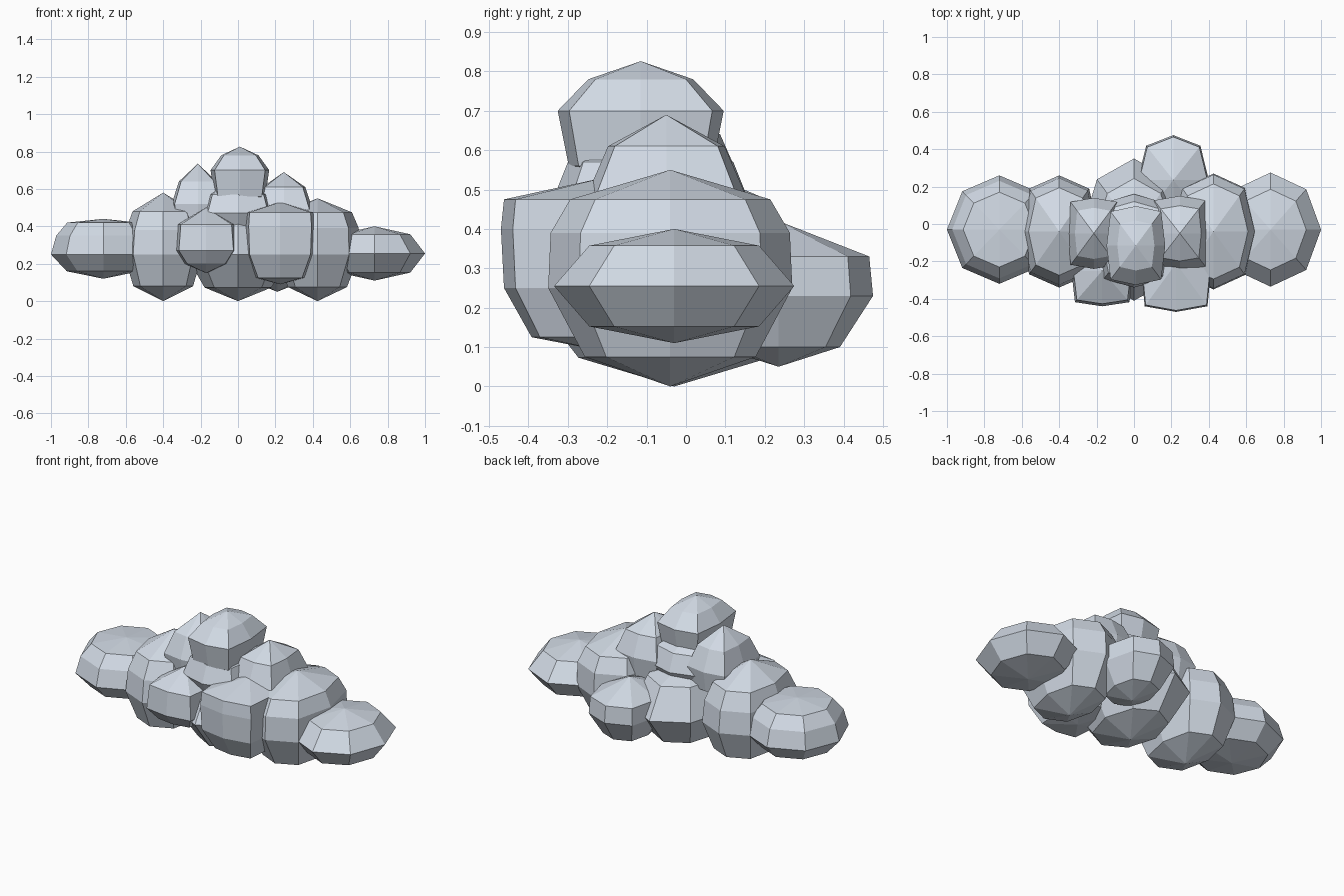
import bpy, math

if "Cube" in bpy.data.objects:
    bpy.data.objects.remove(bpy.data.objects["Cube"])

cloud = bpy.data.materials.new("pale_blue_grey")
cloud.diffuse_color = (0.64, 0.70, 0.78, 1)
cloud.use_nodes = True
cloud.node_tree.nodes["Principled BSDF"].inputs["Base Color"].default_value = cloud.diffuse_color

SIDES = 8


def ball(z0, z1):
    """Rings of a round puff: (height, radius fraction)."""
    m, h = (z0 + z1) / 2, (z1 - z0) / 2
    return [(m - h * math.cos(i * math.pi / 4), math.sin(i * math.pi / 4)) for i in range(5)]


def puff(name, cx, cy, rx, ry, rings, boxy=1.0):
    """Eight-sided faceted puff; first and last rings are the poles.
    boxy pushes the four diagonal corners outwards."""
    verts = [(cx, cy, rings[0][0])]
    for z, f in rings[1:-1]:
        for k in range(SIDES):
            a = 2 * math.pi * k / SIDES
            g = f * (boxy if k % 2 else 1)
            verts.append((cx + rx * g * math.cos(a), cy + ry * g * math.sin(a), z))
    verts.append((cx, cy, rings[-1][0]))
    n = len(rings) - 2
    top = len(verts) - 1
    faces = []
    for k in range(SIDES):
        j = (k + 1) % SIDES
        faces.append((0, 1 + j, 1 + k))
        for r in range(n - 1):
            a, b = 1 + r * SIDES, 1 + (r + 1) * SIDES
            faces.append((a + k, a + j, b + j, b + k))
        b = 1 + (n - 1) * SIDES
        faces.append((b + k, b + j, top))
    me = bpy.data.meshes.new(name)
    me.from_pydata(verts, [], faces)
    me.materials.append(cloud)
    ob = bpy.data.objects.new(name, me)
    bpy.context.collection.objects.link(ob)


# Outer ends
puff("left_end_puff", -0.72, -0.03, 0.28, 0.29,
     [(.12, 0), (.16, .7), (.25, 1), (.35, .90), (.42, .69), (.44, 0)])
puff("right_end_puff", 0.73, -0.03, 0.27, 0.305, ball(.11, .40))

# Lower row resting on the ground
puff("left_puff", -0.40, -0.04, 0.21, 0.30,
     [(0, 0), (.08, .76), (.25, 1), (.38, .95), (.48, .78), (.58, 0)], 1.08)
puff("centre_lower_puff", 0.0, -0.03, 0.28, 0.38,
     [(0, 0), (.073, .64), (.25, 1), (.42, .72), (.5, 0)])
puff("right_puff", 0.425, -0.04, 0.225, 0.31,
     [(0, 0), (.075, .7), (.25, 1), (.39, .98), (.475, .82), (.55, 0)], 1.06)

# Front and back bulges
puff("front_left_puff", -0.17, -0.25, 0.165, 0.19,
     [(.15, 0), (.20, .7), (.27, 1), (.41, .93), (.50, 0)], 1.25)
puff("front_right_puff", 0.225, -0.21, 0.19, 0.26,
     [(.09, 0), (.125, .7), (.25, .97), (.40, 1), (.475, .97), (.53, 0)], 1.25)
puff("back_puff", 0.21, 0.235, 0.19, 0.24,
     [(.05, 0), (.10, .65), (.23, 1), (.33, .96), (.42, 0)], 1.08)

# Upper heap
puff("upper_middle_puff", 0.0, -0.09, 0.20, 0.25,
     [(.27, 0), (.33, .7), (.47, 1), (.57, .84), (.68, 0)], 1.15)
puff("upper_left_puff", -0.215, -0.05, 0.14, 0.19,
     [(.33, 0), (.40, .9), (.52, 1), (.64, .72), (.735, 0)], 1.25)
puff("upper_right_puff", 0.245, -0.05, 0.155, 0.20,
     [(.30, 0), (.37, .9), (.49, 1), (.61, .74), (.69, 0)], 1.25)
puff("top_puff", 0.01, -0.115, 0.16, 0.215,
     [(.45, 0), (.56, .85), (.70, .98), (.78, .62), (.826, 0)], 1.22)
